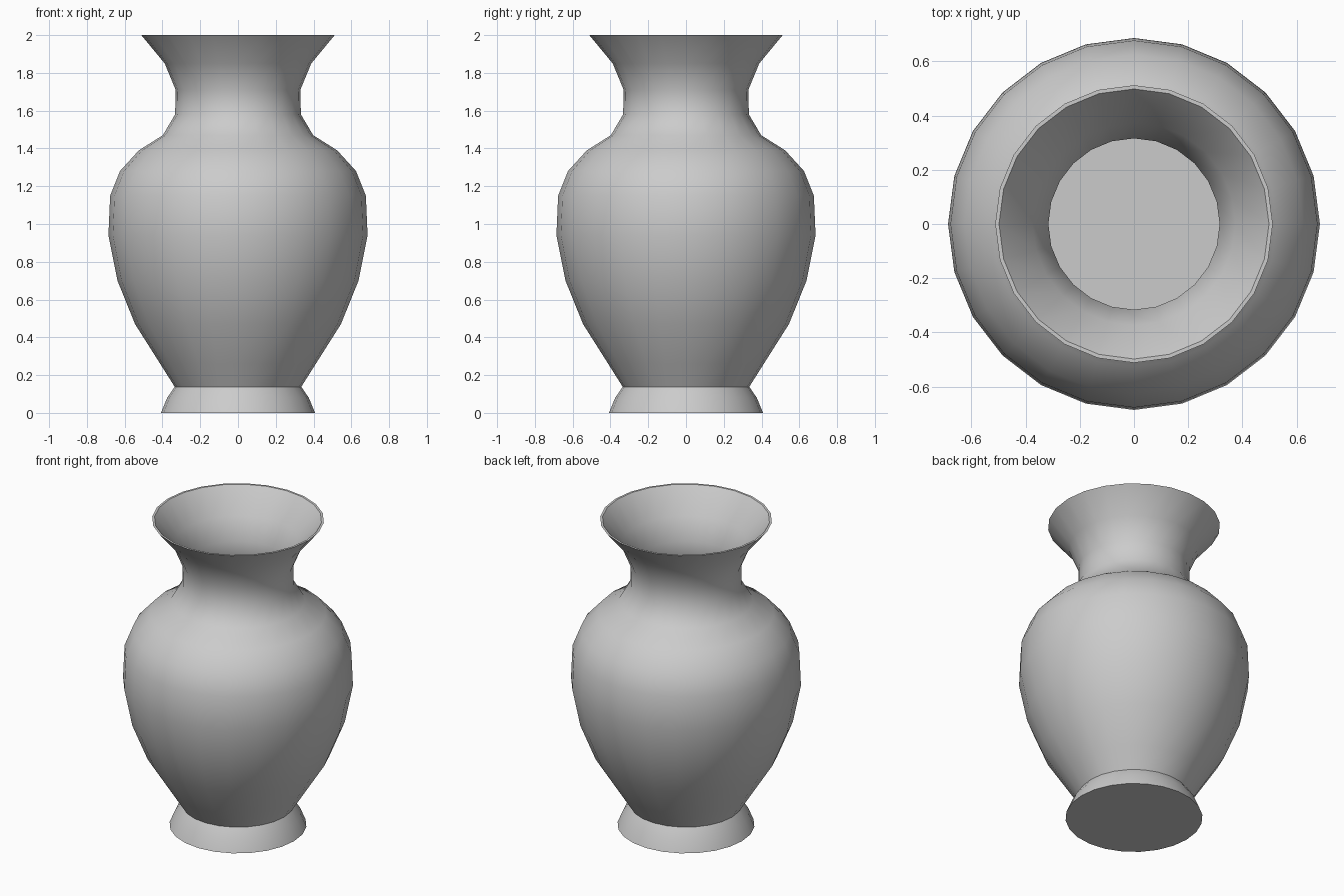
import bpy, bmesh, math

if "Cube" in bpy.data.objects:
    bpy.data.objects.remove(bpy.data.objects["Cube"])

SIDES = 24
# Outer profile (radius, height), foot to rim
PROFILE = [(0.408, 0.0), (0.375, 0.08), (0.335, 0.138), (0.412, 0.26),
           (0.545, 0.47), (0.638, 0.70), (0.686, 0.94), (0.677, 1.15),
           (0.625, 1.28), (0.525, 1.39), (0.398, 1.47), (0.333, 1.58),
           (0.330, 1.71), (0.388, 1.85), (0.512, 2.0)]
WALL = 0.014

# Inner profile, rim down to the floor
inner = [(r - WALL, z) for r, z in reversed(PROFILE[1:])]
inner.append((PROFILE[0][0] - WALL, WALL))

# Vase: lathed outer and inner walls, closed by the base and the inner floor
bm = bmesh.new()
rings = []
for r, z in PROFILE + inner:
    rings.append([bm.verts.new((r * math.cos(math.tau * i / SIDES),
                                r * math.sin(math.tau * i / SIDES), z))
                  for i in range(SIDES)])
for a, b in zip(rings, rings[1:]):
    for i in range(SIDES):
        j = (i + 1) % SIDES
        bm.faces.new((a[i], a[j], b[j], b[i]))
bm.faces.new(list(reversed(rings[0])))
bm.faces.new(rings[-1])
bmesh.ops.recalc_face_normals(bm, faces=bm.faces)

mesh = bpy.data.meshes.new("vase")
bm.to_mesh(mesh)
bm.free()
vase = bpy.data.objects.new("vase", mesh)
bpy.context.collection.objects.link(vase)

# Smooth walls, sharp foot crease and rim
bpy.context.view_layer.objects.active = vase
vase.select_set(True)
bpy.ops.object.shade_smooth_by_angle(angle=math.radians(40))
